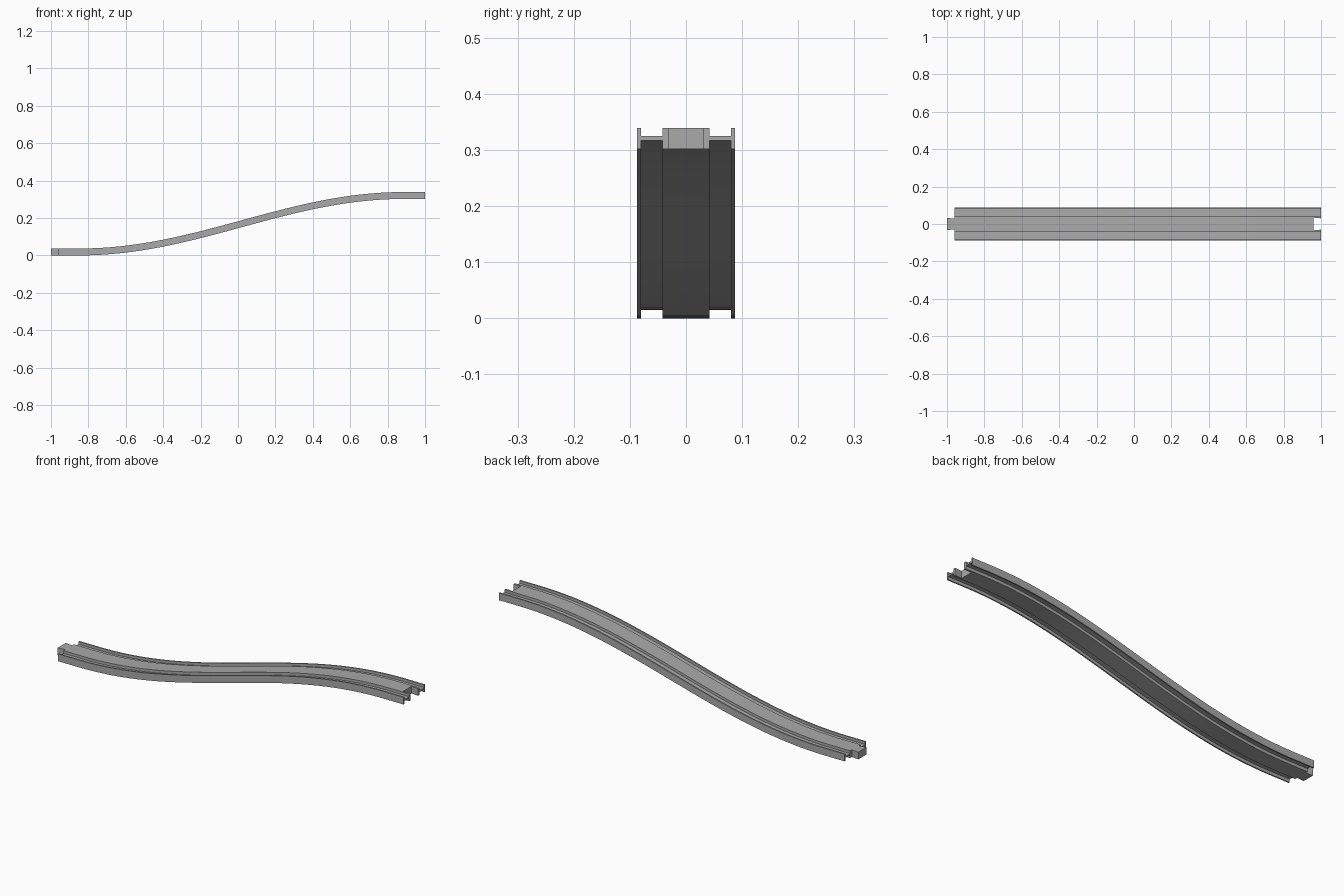
import bpy, bmesh, math

if "Cube" in bpy.data.objects:
    bpy.data.objects.remove(bpy.data.objects["Cube"])

grey = bpy.data.materials.new("light_grey")
grey.diffuse_color = (0.40, 0.40, 0.40, 1)
grey.use_nodes = True
grey.node_tree.nodes["Principled BSDF"].inputs["Base Color"].default_value = grey.diffuse_color

X0, X1 = -0.96, 1.0        # ends of the track body
MID, HALF = 0.02, 0.87     # centre and half length of the slope
RISE, H = 0.302, 0.037     # climb and track thickness


def rise_at(x):
    """Height of the underside along the S-shaped slope."""
    t = max(-1.0, min(1.0, (x - MID) / HALF))
    return RISE * 0.5 * (1 + math.sin(t * math.pi / 2))


def make_object(name, bm):
    bmesh.ops.recalc_face_normals(bm, faces=bm.faces)
    mesh = bpy.data.meshes.new(name)
    bm.to_mesh(mesh)
    bm.free()
    mesh.materials.append(grey)
    obj = bpy.data.objects.new(name, mesh)
    bpy.context.collection.objects.link(obj)
    return obj


def prism(name, outline, z0, z1):
    """Upright prism from an xy outline."""
    bm = bmesh.new()
    face = bm.faces.new([bm.verts.new((x, y, z0)) for x, y in outline])
    up = bmesh.ops.extrude_face_region(bm, geom=[face])["geom"]
    for v in up:
        if isinstance(v, bmesh.types.BMVert):
            v.co.z = z1
    return make_object(name, bm)


# Half cross-section: raised centre, wheel groove, thin outer wall
top = [(0.042, H), (0.042, 0.023), (0.080, 0.023), (0.080, H), (0.087, H)]
bottom = [(0.087, 0), (0.080, 0), (0.080, 0.015), (0.042, 0.015), (0.042, 0)]
half = top + bottom
section = half + [(-y, z) for y, z in reversed(half)]

# Track body lofted along the slope
bm = bmesh.new()
STEPS = 48
rings = []
for i in range(STEPS + 1):
    x = X0 + (X1 - X0) * i / STEPS
    rings.append([bm.verts.new((x, y, z + rise_at(x))) for y, z in section])
n = len(section)
for a, b in zip(rings, rings[1:]):
    for j in range(n):
        k = (j + 1) % n
        bm.faces.new((a[j], a[k], b[k], b[j]))
bm.faces.new(rings[0])
bm.faces.new(rings[-1])
track = make_object("track_body", bm)

# Dovetail socket cut into the high end
cutter = prism("socket_cutter",
               [(0.96, -0.034), (1.02, -0.028), (1.02, 0.028), (0.96, 0.034)],
               RISE - 0.1, RISE + 0.1)
cutter.hide_render = True
cutter.hide_set(True)
cut = track.modifiers.new("socket", "BOOLEAN")
cut.operation = "DIFFERENCE"
cut.solver = "EXACT"
cut.object = cutter

# Smooth along the slope, sharp across the section
bpy.context.view_layer.objects.active = track
track.select_set(True)
bpy.ops.object.modifier_apply(modifier=cut.name)
bpy.data.objects.remove(cutter)
bpy.ops.object.shade_smooth_by_angle(angle=math.radians(30))

# Dovetail tongue on the low end
prism("connector_tongue",
      [(-1.0, -0.033), (X0, -0.028), (X0, 0.028), (-1.0, 0.033)], 0, H)
